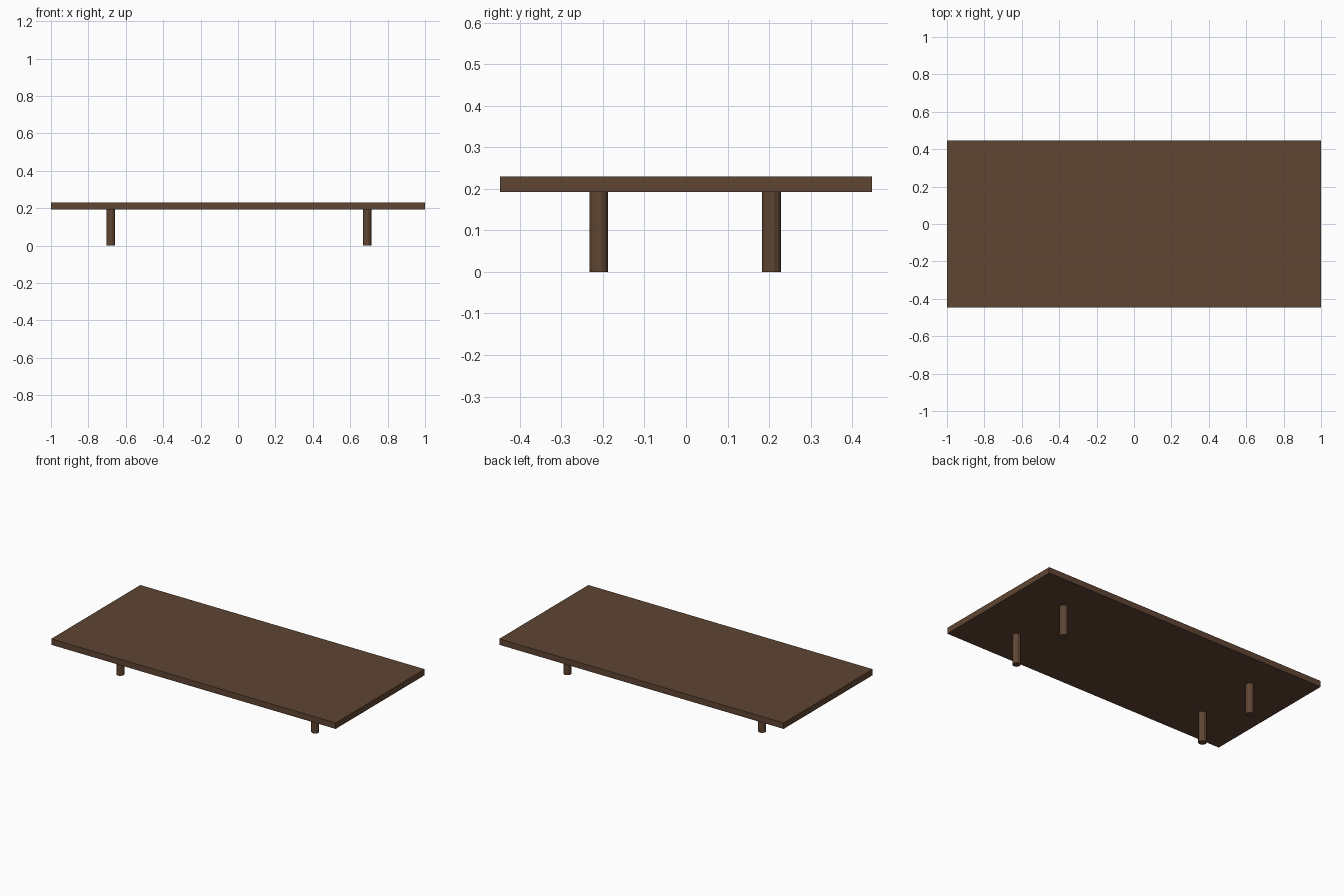
import bpy
import math

if "Cube" in bpy.data.objects:
    bpy.data.objects.remove(bpy.data.objects["Cube"])

TOP_Z, UNDER_Z = 0.23, 0.192
LEG_RADIUS, LEG_SIDES = 0.0235, 12

wood = bpy.data.materials.new("dark_wood")
wood.diffuse_color = (0.115, 0.06, 0.033, 1)
wood.use_nodes = True
wood.node_tree.nodes["Principled BSDF"].inputs["Base Color"].default_value = wood.diffuse_color

# Flat rectangular table top
bpy.ops.mesh.primitive_cube_add(size=1, location=(0, 0, (TOP_Z + UNDER_Z) / 2))
top = bpy.context.object
top.name = "table_top"
top.scale = (2.0, 0.895, TOP_Z - UNDER_Z)
bpy.ops.object.transform_apply(location=False, rotation=False, scale=True)
top.data.materials.append(wood)

# Four short faceted legs
for side, x in (("left", -0.68), ("right", 0.69)):
    for end, y in (("front", -0.21), ("back", 0.206)):
        bpy.ops.mesh.primitive_cylinder_add(
            vertices=LEG_SIDES, radius=LEG_RADIUS, depth=UNDER_Z,
            location=(x, y, UNDER_Z / 2), rotation=(0, 0, math.pi / LEG_SIDES))
        leg = bpy.context.object
        leg.name = f"{end}_{side}_leg"
        leg.data.materials.append(wood)
